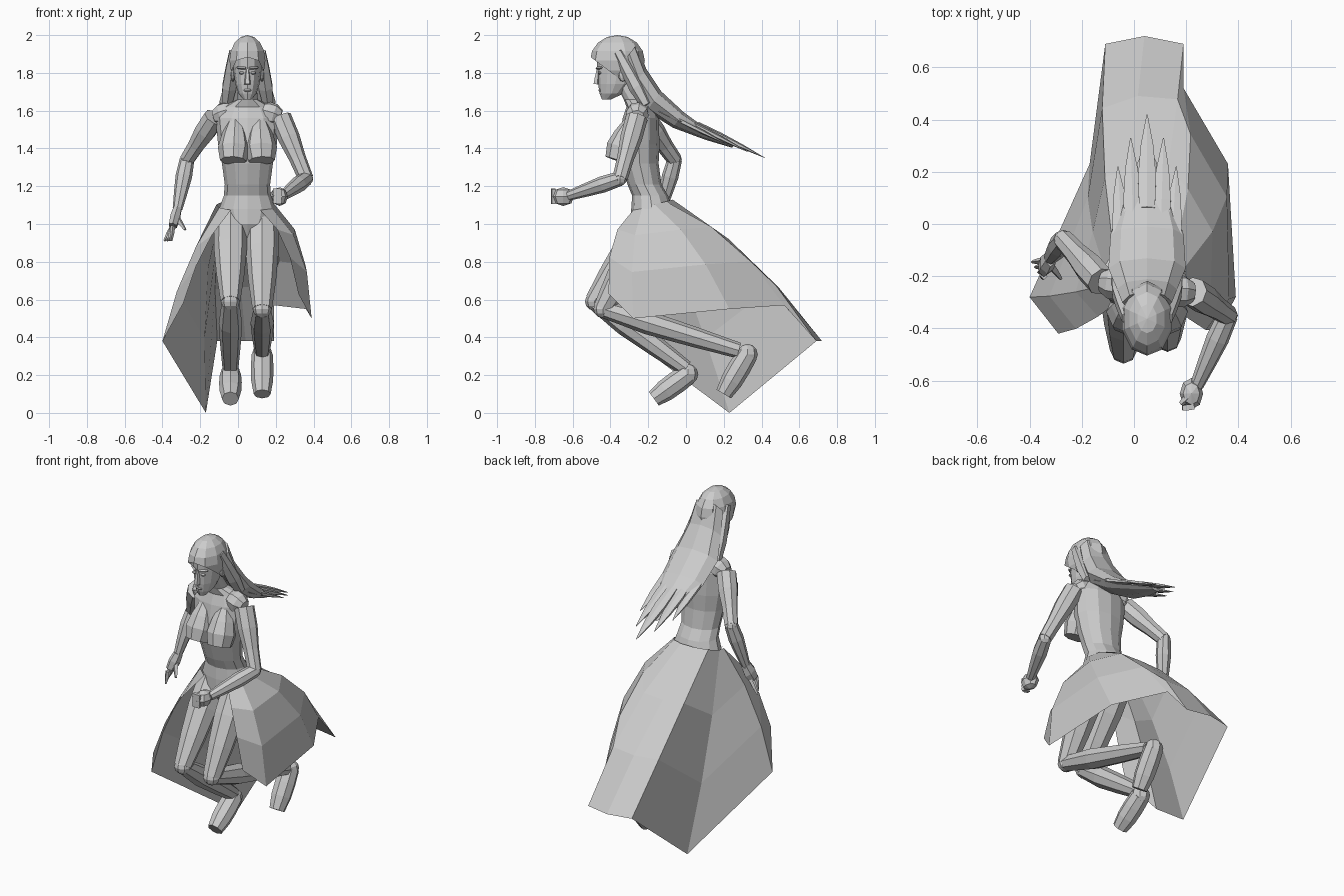
import bpy
import bmesh
from math import sin, cos, tau, radians
from mathutils import Vector, Matrix

default_cube = bpy.data.objects.get("Cube")
if default_cube:
    bpy.data.objects.remove(default_cube, do_unlink=True)

# One plain grey for the whole figure
grey = bpy.data.materials.new("plain_grey")
grey.use_nodes = True
colour = (.6, .6, .6, 1)
grey.diffuse_color = colour
grey.node_tree.nodes["Principled BSDF"].inputs["Base Color"].default_value = colour

X_AXIS = Vector((1, 0, 0))
Y_AXIS = Vector((0, 1, 0))
Z_AXIS = Vector((0, 0, 1))
MIDDLE = .05
SIDES = {"left": 1, "right": -1}


def finish(name, bm):
    """Turn a bmesh into a flat shaded object."""
    bmesh.ops.recalc_face_normals(bm, faces=bm.faces)
    mesh = bpy.data.meshes.new(name)
    bm.to_mesh(mesh)
    bm.free()
    mesh.materials.append(grey)
    obj = bpy.data.objects.new(name, mesh)
    bpy.context.collection.objects.link(obj)
    return obj


def loft(name, rings, closed=True):
    """Bridge rings of points; closed rings get end caps."""
    bm = bmesh.new()
    rows = [[bm.verts.new(point) for point in ring] for ring in rings]
    count = len(rows[0])
    for low, high in zip(rows, rows[1:]):
        for i in range(count if closed else count - 1):
            j = (i + 1) % count
            bm.faces.new((low[i], low[j], high[j], high[i]))
    if closed:
        bm.faces.new(rows[0])
        bm.faces.new(rows[-1])
    return finish(name, bm)


def ellipse(centre, u, v, sides):
    angles = [tau * i / sides - tau / 4 for i in range(sides)]
    return [centre + u * cos(angle) + v * sin(angle) for angle in angles]


def stack(name, rows, sides=12):
    """Horizontal ellipses given as (z, y, x radius, y radius)."""
    return loft(name, [ellipse(Vector((MIDDLE, y, z)), X_AXIS * wide, Y_AXIS * deep, sides)
                       for z, y, wide, deep in rows])


def limb(name, start, end, radii, sides=6, flat=1):
    """Straight limb with evenly spaced rings of the given radii."""
    start, end = Vector(start), Vector(end)
    along = (end - start).normalized()
    u = (X_AXIS - along * along.x).normalized()
    v = along.cross(u) * flat
    last = len(radii) - 1
    return loft(name, [ellipse(start.lerp(end, i / last), u * radius, v * radius, sides)
                       for i, radius in enumerate(radii)])


def ellipsoid(centre, size, segments, rings):
    bm = bmesh.new()
    matrix = Matrix.Translation(centre) @ Matrix.Diagonal((*size, 1))
    bmesh.ops.create_uvsphere(bm, u_segments=segments, v_segments=rings,
                              radius=1, matrix=matrix)
    return bm


def blob(name, centre, size, segments=8, rings=6):
    """Low-poly ellipsoid part."""
    return finish(name, ellipsoid(centre, size, segments, rings))


# Torso from crotch to neck
stack("torso", [
    (.92, -.2, .04, .05),
    (1, -.2, .12, .09),
    (1.08, -.18, .15, .11),
    (1.15, -.19, .125, .095),
    (1.21, -.22, .12, .09),
    (1.32, -.245, .135, .1),
    (1.42, -.25, .155, .11),
    (1.56, -.24, .17, .095),
    (1.62, -.24, .13, .075),
    (1.66, -.27, .055, .06),
    (1.76, -.33, .045, .05),
])

# Head with simple features
stack("head", [
    (1.66, -.42, .022, .025),
    (1.69, -.395, .047, .062),
    (1.74, -.375, .064, .09),
    (1.82, -.36, .075, .11),
    (1.92, -.36, .07, .115),
    (1.97, -.355, .04, .07),
])
limb("nose", (MIDDLE, -.466, 1.82), (MIDDLE, -.475, 1.74), (.008, .014, .018), sides=5)
blob("lips", (MIDDLE, -.45, 1.708), (.022, .014, .01))

for label, side in SIDES.items():
    def beside(offset, y, z):
        """Point on this side of the middle of the body."""
        return (MIDDLE + side * offset, y, z)

    blob(label + "_eye", beside(.03, -.457, 1.8), (.016, .01, .008))
    limb(label + "_brow", beside(.01, -.472, 1.825), beside(.055, -.445, 1.828),
         (.007, .008, .005), sides=4)
    blob(label + "_ear", beside(.077, -.335, 1.79), (.012, .024, .036))
    # Bust sloping out of the chest, flat underneath
    limb(label + "_breast", beside(.065, -.29, 1.54), beside(.075, -.36, 1.335),
         (.04, .068, .085, .07), sides=8)
    # Hair falling behind the ear
    limb(label + "_side_lock", beside(.07, -.36, 1.91), beside(.11, -.21, 1.63),
         (.03, .038, .042, .03), sides=6)

# Hair cap, sliced along the hairline
bm = ellipsoid((MIDDLE, -.363, 1.865), (.1, .145, .135), segments=10, rings=8)
bmesh.ops.bisect_plane(bm, geom=bm.verts[:] + bm.edges[:] + bm.faces[:],
                       plane_co=(0, -.5, 1.88), plane_no=(0, .15, .2), clear_inner=True)
finish("hair_cap", bm)

# Hair streaming backwards, as (y, z, half width, half thickness)
slant = Vector((0, .6, .8))
loft("flowing_hair", [
    ellipse(Vector((MIDDLE, y, z)), X_AXIS * wide, slant * thick, sides=8)
    for y, z, wide, thick in (
        (-.3, 1.9, .095, .065),
        (-.25, 1.77, .115, .065),
        (-.17, 1.65, .148, .065),
        (-.04, 1.55, .14, .05),
        (.12, 1.465, .09, .025),
        (.25, 1.41, .03, .008),
    )])

# Pointed strands, the middle one longest
for spread in range(-2, 3):
    reach = .42 - .08 * abs(spread) - .01 * spread ** 2
    tip = Vector((MIDDLE + .07 * spread * (1 - .1 * abs(spread)), reach, 1.5 - reach * .36))
    root = tip + Vector((-.01 * spread, -.36, .18))
    limb("hair_strand", root, tip, (.035, .04, .028, .002), sides=6, flat=.4)


def arm(label, shoulder, elbow, wrist):
    shoulder = Vector(shoulder)
    inner = shoulder.lerp(Vector((MIDDLE, -.25, 1.62)), .6)
    limb(label + "_shoulder", inner, shoulder, (.045, .062, .062, .04), sides=8)
    limb(label + "_upper_arm", shoulder, elbow, (.058, .058, .045, .04), sides=8)
    blob(label + "_elbow", elbow, (.038, .038, .038))
    limb(label + "_forearm", elbow, wrist, (.039, .044, .036, .026), sides=8)


# Left arm bent forward into a fist
arm("left", shoulder=(.225, -.26, 1.565), elbow=(.36, -.35, 1.24), wrist=(.24, -.62, 1.15))
fist = Vector((.22, -.65, 1.145))
blob("left_fist", fist, (.045, .06, .05), segments=8, rings=4)
for i in range(4):
    knuckle = fist + Vector((.01, -.05, .03 - i * .02))
    limb("left_finger", knuckle, knuckle + Vector((-.045, -.005, .005)),
         (.014, .016, .013), sides=4)
limb("left_thumb", fist + Z_AXIS * .03, fist + Vector((-.04, -.04, .02)),
     (.015, .016, .01), sides=4)

# Right arm swung back with an open hand
palm = Vector((-.32, -.13, 1.08))
knuckles = Vector((-.345, -.17, .99))
arm("right", shoulder=(-.125, -.22, 1.565), elbow=(-.27, -.06, 1.34), wrist=palm)
limb("right_palm", palm, knuckles, (.024, .03, .024), flat=1.5)
for i in range(4):
    base = knuckles + Y_AXIS * (.03 - i * .02)
    limb("right_finger", base, base + Vector((i * .012 - .045, -.005, -.08)),
         (.013, .012, .006), sides=4)
limb("right_thumb", palm.lerp(knuckles, .4), (-.28, -.21, .97), (.016, .014, .007), sides=4)


def leg(label, x, hip, knee, ankle, heel, toe):
    """Bent leg; each joint is given as (y, z)."""
    hip, knee, ankle, heel, toe = [Vector((x, *joint)) for joint in
                                   (hip, knee, ankle, heel, toe)]
    limb(label + "_thigh", hip, knee, (.085, .088, .074, .052), sides=8)
    blob(label + "_knee", knee, (.05, .05, .048))
    limb(label + "_shin", knee, ankle, (.046, .062, .054, .042), sides=8)
    # Shoe with a rounded heel, toes pointing down
    blob(label + "_heel", heel, (.054, .055, .055))
    limb(label + "_shoe", heel, toe, (.056, .06, .058, .045), sides=8)


leg("right", x=-.04, hip=(-.19, 1.02), knee=(-.485, .59), ankle=(0, .235),
    heel=(.01, .205), toe=(-.17, .075))
leg("left", x=.128, hip=(-.18, 1.02), knee=(-.44, .55), ankle=(.28, .33),
    heel=(.325, .31), toe=(.2, .1))

# Open skirt: hem corners run from the left front round the back to the right front
hem = [(.32, -.41, .63), (.39, -.28, .5), (.36, .23, .55), (.19, .52, .57),
       (.19, .69, .38), (.04, .72, .38), (-.11, .69, .38), (-.17, .23, 0),
       (-.4, -.28, .38), (-.29, -.42, .58)]
waist = Vector((.04, -.18, 1.1))
pleats = []
for i, corner in enumerate(hem):
    angle = radians(300 * i / (len(hem) - 1) - 60)
    outward = Vector((cos(angle), sin(angle), 0))
    top = waist + Vector((.155 * cos(angle), .115 * sin(angle), .03 * sin(angle)))
    # Each pleat billows outwards and upwards, less so on the right
    billow = (outward + Z_AXIS) * (.045 + .015 * cos(angle))
    pleats.append([top.lerp(Vector(corner), step / 3) + billow * sin(tau * step / 6)
                   for step in range(4)])
loft("skirt", pleats, closed=False)
